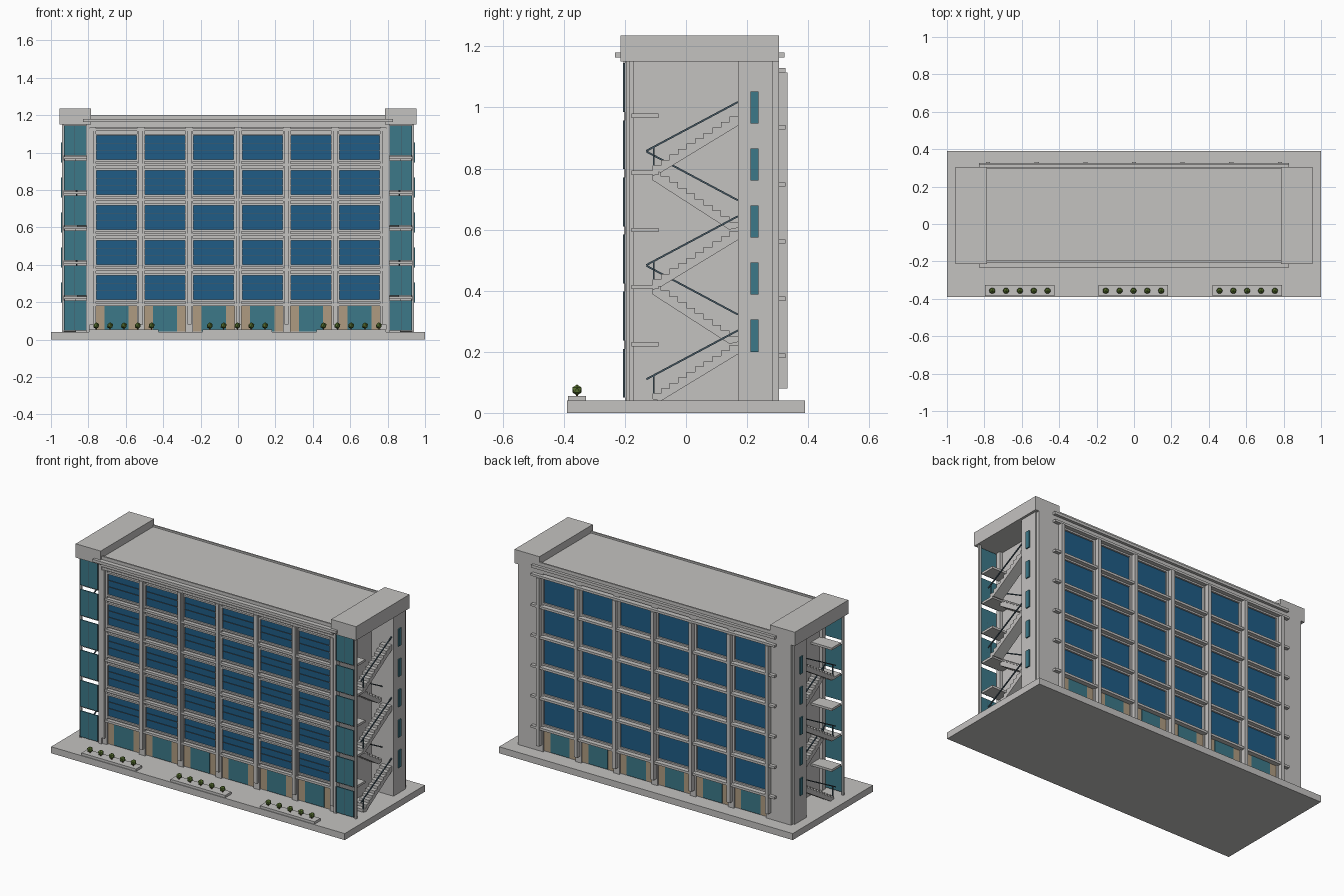
import bpy, bmesh, math
from mathutils import Vector, Matrix

if "Cube" in bpy.data.objects:
    bpy.data.objects.remove(bpy.data.objects["Cube"])


def material(name, rgb):
    m = bpy.data.materials.new(name)
    m.diffuse_color = (*rgb, 1)
    m.use_nodes = True
    m.node_tree.nodes["Principled BSDF"].inputs["Base Color"].default_value = m.diffuse_color
    return m


CONCRETE = material("concrete", (0.55, 0.54, 0.53))
BLUE = material("blue_glass", (0.014, 0.108, 0.24))
TEAL = material("teal_glass", (0.045, 0.19, 0.25))
TAN = material("tan_panel", (0.43, 0.33, 0.22))
SLATE = material("dark_slate", (0.06, 0.10, 0.13))
GREEN = material("leaf_green", (0.10, 0.17, 0.03))
BROWN = material("trunk_brown", (0.10, 0.055, 0.025))


def finish(name, bm, mat):
    bmesh.ops.recalc_face_normals(bm, faces=bm.faces)
    me = bpy.data.meshes.new(name)
    bm.to_mesh(me)
    bm.free()
    me.materials.append(mat)
    ob = bpy.data.objects.new(name, me)
    bpy.context.collection.objects.link(ob)
    return ob


def add_box(bm, x0, x1, y0, y1, z0, z1):
    m = Matrix.Translation(((x0 + x1) / 2, (y0 + y1) / 2, (z0 + z1) / 2))
    m = m @ Matrix.Diagonal((x1 - x0, y1 - y0, z1 - z0, 1))
    bmesh.ops.create_cube(bm, size=1, matrix=m)


def boxes(name, mat, items, mirror=False):
    """One object from several boxes, optionally mirrored in x."""
    bm = bmesh.new()
    for b in items:
        add_box(bm, *b)
        if mirror:
            add_box(bm, -b[1], -b[0], *b[2:])
    return finish(name, bm, mat)


def add_bar(bm, x, a, b, t):
    """Square bar in the plane x = const, between (y, z) points."""
    a, b = Vector((x, *a)), Vector((x, *b))
    d = b - a
    m = Matrix.Translation((a + b) / 2) @ d.to_track_quat('Z', 'Y').to_matrix().to_4x4()
    bmesh.ops.create_cube(bm, size=1, matrix=m @ Matrix.Diagonal((t, t, d.length, 1)))


FLOOR = 0.187                       # storey height
BAYS = [(i - 2.5) * 0.26 for i in range(6)]
PIERS = [(i - 3) * 0.26 for i in range(7)]
SILLS = [0.215 + FLOOR * k for k in range(5)]
BANDS = [0.18 + FLOOR * k for k in range(6)]
FRONT, BACK = -0.175, 0.29

# Ground slab, main block and roof
boxes("ground_slab", CONCRETE, [(-1, 1, -0.39, 0.39, 0, 0.04)])
boxes("main_block", CONCRETE, [(-0.79, 0.79, FRONT, BACK, 0.04, 1.17)])
boxes("roof_slab", CONCRETE, [(-0.79, 0.79, -0.205, 0.305, 1.135, 1.19)])
boxes("roof_rim", CONCRETE, [(-0.79, 0.79, -0.205, -0.195, 1.19, 1.2),
                             (-0.79, 0.79, 0.295, 0.305, 1.19, 1.2)])
boxes("cornice", CONCRETE, [(-0.83, 0.83, -0.232, -0.2, 1.163, 1.18),
                            (-0.83, 0.83, 0.3, 0.322, 1.163, 1.18)])

# Both facades: piers, bands, window frames, glass and ground floor panels
for side, wall, out in (("front", FRONT, -1), ("back", BACK, 1)):
    def layer(d0, d1):
        return sorted((wall + out * d0, wall + out * d1))

    pier_d, band_d, reach = (0.028, 0.022, 0.8) if out < 0 else (0.042, 0.036, 0.83)
    boxes(side + "_piers", CONCRETE,
          [(x - 0.011, x + 0.011, *layer(0, pier_d), 0.08, 1.115) for x in PIERS] +
          [(x - 0.02, x + 0.02, *layer(0, 0.015), 0.04, 1.135) for x in PIERS])
    boxes(side + "_bands", CONCRETE,
          [(-reach, reach, *layer(0, band_d), z, z + 0.014) for z in BANDS])
    frames, glass, bars, doors, panels = [], [], [], [], []
    z_lo, z_hi = (0, 0.128) if out < 0 else (-0.007, 0.14)
    for x in BAYS:
        for s in SILLS:
            a, b = s + z_lo, s + z_hi
            glass.append((x - 0.107, x + 0.107, *layer(0, 0.004), a, b))
            d = layer(0, 0.014)
            frames += [(x - 0.117, x - 0.107, *d, a - 0.01, b + 0.01),
                       (x + 0.107, x + 0.117, *d, a - 0.01, b + 0.01),
                       (x - 0.107, x + 0.107, *d, a - 0.01, a),
                       (x - 0.107, x + 0.107, *d, b, b + 0.01)]
            if out < 0:
                bars += [(x - 0.107, x + 0.107, *layer(0, 0.008), a + h, a + h + 0.003)
                         for h in (0.045, 0.085)]
        doors.append((x - 0.065, x + 0.065, *layer(0, 0.008), 0.045, 0.18))
        panels += [(x - 0.11, x - 0.065, *layer(0, 0.006), 0.045, 0.18),
                   (x + 0.065, x + 0.11, *layer(0, 0.006), 0.045, 0.18)]
    boxes(side + "_window_frames", CONCRETE, frames)
    boxes(side + "_windows", BLUE, glass)
    if bars:
        boxes(side + "_window_bars", SLATE, bars)
    boxes(side + "_doors", TEAL, doors)
    boxes(side + "_entrance_panels", TAN, panels)

# Stair towers: caps, rear shafts, posts and landings
boxes("tower_caps", CONCRETE, [(0.785, 0.955, -0.215, 0.305, 1.15, 1.235)], True)
boxes("tower_shafts", CONCRETE, [(0.79, 0.94, 0.17, 0.285, 0.04, 1.15),
                                 (0.79, 0.93, 0.285, 0.305, 0.04, 1.15)], True)
boxes("tower_posts", CONCRETE, [(0.93, 0.942, -0.197, -0.184, 0.04, 1.15),
                                (0.79, 0.81, -0.2, -0.17, 0.04, 1.15)], True)
LEVELS = [0.045 + FLOOR * k for k in range(6)]
boxes("landings", CONCRETE,
      [(0.79, 0.93, -0.178, -0.09, z - 0.014, z) for z in LEVELS[1:]], True)

# Tower front glazing with open gaps at each landing
panes = []
for k, z in enumerate(LEVELS):
    top = 1.145 if k == 5 else z + FLOOR - 0.022
    panes.append((0.812, 0.93, -0.205, -0.199, z + 0.005, top))
boxes("tower_glazing", TEAL, panes, True)
boxes("tower_mullions", SLATE,
      [(x - 0.0015, x + 0.0015, -0.207, -0.199, p[4], p[5])
       for p in panes for x in (0.812, 0.872, 0.93)], True)
boxes("tower_side_windows", TEAL,
      [(0.935, 0.947, 0.212, 0.238, 0.2 + FLOOR * k, 0.305 + FLOOR * k) for k in range(5)], True)


# Stair flights: stepped profile extruded across half the tower width
def add_flight(bm, x0, x1, y0, y1, z0, z1, steps=10):
    dy, dz = (y1 - y0) / steps, (z1 - z0) / steps
    pts = [(y0, z0)]
    for i in range(steps):
        pts += [(y0 + dy * i, z0 + dz * (i + 1)), (y0 + dy * (i + 1), z0 + dz * (i + 1))]
    pts += [(y1, z1 - dz - 0.012), (y0 + dy, z0 - 0.006)]
    face = bm.faces.new([bm.verts.new((x0, y, z)) for y, z in pts])
    ext = bmesh.ops.extrude_face_region(bm, geom=[face])
    verts = [g for g in ext["geom"] if isinstance(g, bmesh.types.BMVert)]
    bmesh.ops.translate(bm, verts=verts, vec=(x1 - x0, 0, 0))


stairs, rails = bmesh.new(), bmesh.new()
for s in (-1, 1):
    for k in range(5):
        z = LEVELS[k]
        if k % 2 == 0:
            add_flight(stairs, s * 0.865, s * 0.93, -0.11, 0.17, z, z + FLOOR - 0.01)
            add_bar(rails, s * 0.927, (-0.13, z + 0.065), (0.17, z + 0.225), 0.006)
            add_bar(rails, s * 0.927, (-0.105, z + 0.01), (-0.105, z + 0.08), 0.005)
            if k:
                add_bar(rails, s * 0.927, (-0.105, z - 0.015), (-0.105, z + 0.02), 0.005)
        else:
            add_flight(stairs, s * 0.795, s * 0.86, 0.17, -0.11, z, z + FLOOR)
            add_bar(rails, s * 0.862, (0.17, z + 0.09), (-0.13, z + 0.25), 0.006)
            add_bar(rails, s * 0.862, (-0.105, z + FLOOR), (-0.105, z + 0.24), 0.005)
finish("stairs", stairs, CONCRETE)
finish("stair_rails", rails, SLATE)

# Planters with round shrubs
centres = (-0.61, -0.003, 0.605)
boxes("planters", CONCRETE, [(c - 0.186, c + 0.186, -0.386, -0.327, 0.04, 0.055) for c in centres])
leaves, trunks = bmesh.new(), bmesh.new()
for c in centres:
    for i in range(-2, 3):
        x = c + i * 0.074
        bmesh.ops.create_icosphere(leaves, subdivisions=1, radius=0.018,
                                   matrix=Matrix.Translation((x, -0.357, 0.075)))
        add_box(trunks, x - 0.003, x + 0.003, -0.36, -0.354, 0.054, 0.065)
finish("shrubs", leaves, GREEN)
finish("shrub_trunks", trunks, BROWN)
